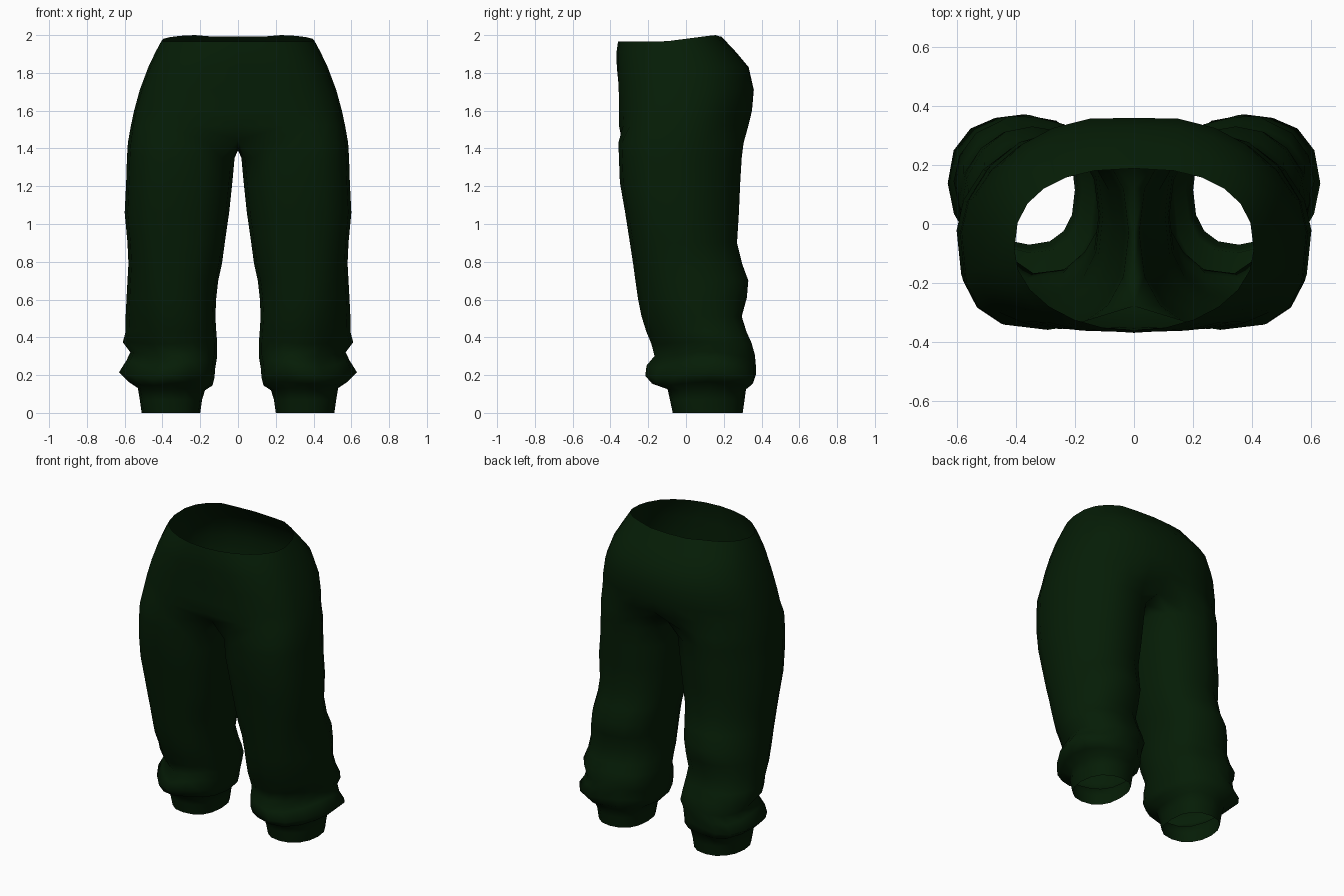
import bpy
import bmesh
import math

if "Cube" in bpy.data.objects:
    bpy.data.objects.remove(bpy.data.objects["Cube"])

N = 16          # sides of one leg
EDGE = 135      # leg angle that becomes the centre seam above the crotch

# leg rings: height, inner x, outer x, front y, back y
LEG = [
    (0.00, 0.20, 0.51, -0.07, 0.30),
    (0.07, 0.19, 0.52, -0.085, 0.31),
    (0.125, 0.175, 0.53, -0.10, 0.32),
    (0.155, 0.135, 0.58, -0.18, 0.355),
    (0.20, 0.125, 0.63, -0.21, 0.365),
    (0.26, 0.12, 0.59, -0.20, 0.36),
    (0.31, 0.11, 0.57, -0.165, 0.36),
    (0.37, 0.11, 0.61, -0.185, 0.345),
    (0.43, 0.115, 0.595, -0.21, 0.32),
    (0.51, 0.12, 0.595, -0.235, 0.295),
    (0.61, 0.115, 0.59, -0.255, 0.322),
    (0.70, 0.105, 0.585, -0.268, 0.33),
    (0.79, 0.085, 0.58, -0.28, 0.297),
    (0.90, 0.07, 0.585, -0.297, 0.27),
    (1.06, 0.047, 0.60, -0.322, 0.28),
    (1.22, 0.030, 0.592, -0.35, 0.287),
    (1.35, 0.018, 0.588, -0.355, 0.295),
    (1.43, 0.00, 0.583, -0.358, 0.305),
]

# hip rings: height, half width, front y, back y, centre dip, front and back roundness
HIPS = [
    (1.52, 0.567, -0.362, 0.345, 0.045, 0.59, 0.98),
    (1.60, 0.55, -0.362, 0.362, 0.035, 0.61, 0.96),
    (1.71, 0.52, -0.365, 0.37, 0.03, 0.66, 0.92),
    (1.83, 0.475, -0.37, 0.335, 0.01, 0.74, 0.85),
    (1.91, 0.437, -0.368, 0.265, 0.0, 0.86, 0.82),
    (1.97, 0.405, -0.36, 0.188, 0.0, 1.0, 0.82),
]


def power(v, p):
    """Signed power, used for squarish ovals."""
    return math.copysign(abs(v) ** p, v) if abs(v) > 1e-6 else 0.0


def oval(cx, cy, a, b, angle, p):
    return cx + a * power(math.cos(angle), p), cy + b * power(math.sin(angle), p)


def ramp(v, low, high):
    return min(1.0, max(0.0, (v - low) / (high - low)))


def leg_ring(bm, row, index):
    z, x0, x1, y0, y1 = row
    crotch = index == len(LEG) - 1
    fold = max(0.0, 1 - abs(z - 0.25) / 0.17)
    thigh = ramp(z, 0.5, 1.15)
    bunch = ramp(z, 0.1, 0.2) * (1 - ramp(z, 0.35, 0.8))
    ring = []
    for i in range(N):
        deg = -180 + 360 * i / N
        t = math.radians(deg)
        # square front corner and rounder back corner on the outer thigh
        p = 0.82
        if math.cos(t) > 0.01:
            if deg < 0:
                p = 0.93 - 0.23 * thigh + 0.17 * bunch
            else:
                p = 0.95 + 0.2 * thigh + 0.1 * bunch
        x, y = oval((x0 + x1) / 2, (y0 + y1) / 2, (x1 - x0) / 2, (y1 - y0) / 2, t, p)
        # cloth sags toward the outer back of the shin
        y = min(y1, y + 0.065 * bunch * max(0, math.cos(t)))
        h = z
        if crotch and abs(deg) >= EDGE:
            # seam running under the crotch
            x = 0.0
            h = 1.39 + 0.055 * (abs(y + 0.03) / 0.25) ** 2
        elif fold:
            # bunched cloth above the cuff
            h += 0.022 * fold * math.sin(3 * t + 1.0 + 4 * z)
            y += 0.010 * fold * math.cos(5 * t + index)
        ring.append(bm.verts.new((x, y, h)))
    return ring


def hip_ring(bm, row, last):
    z, half, y0, y1, dip, front, back = row
    steps = 2 * EDGE * N // 360
    ring = []
    for i in range(steps + 1):
        t = math.pi * (i / steps - 0.5)
        p = front if t < 0 else back
        x, y = oval(0, (y0 + y1) / 2, half, (y1 - y0) / 2, t, p)
        y *= 1 - dip * math.exp(-(x / 0.12) ** 2)
        if i in (0, steps):
            x = 0.0
        # waist edge rises toward the back
        h = 1.965 + 0.035 * ramp(y, -0.12, 0.15) if last else z
        if last and y > 0.15 and x < 0.15:
            h -= 0.008
        ring.append(bm.verts.new((x, y, h)))
    return ring


def bridge(bm, low, high, closed):
    n = len(low)
    for i in range(n if closed else n - 1):
        j = (i + 1) % n
        bm.faces.new((low[i], low[j], high[j], high[i]))


# one leg and half of the hips
bm = bmesh.new()
rings = [leg_ring(bm, row, k) for k, row in enumerate(LEG)]
for low, high in zip(rings, rings[1:]):
    bridge(bm, low, high, True)
first = (180 - EDGE) * N // 360
below = rings[-1][first:N - first + 1]
for k, row in enumerate(HIPS):
    above = hip_ring(bm, row, k == len(HIPS) - 1)
    bridge(bm, below, above, False)
    below = above

mesh = bpy.data.meshes.new("trousers")
bm.to_mesh(mesh)
bm.free()
for poly in mesh.polygons:
    poly.use_smooth = True

# cloth colour
cloth = bpy.data.materials.new("dark green cloth")
cloth.diffuse_color = (0.0016, 0.012, 0.0018, 1)
cloth.use_nodes = True
cloth.node_tree.nodes["Principled BSDF"].inputs["Base Color"].default_value = cloth.diffuse_color
mesh.materials.append(cloth)

# other half by mirroring
trousers = bpy.data.objects.new("trousers", mesh)
bpy.context.collection.objects.link(trousers)
mirror = trousers.modifiers.new("mirror", 'MIRROR')
mirror.use_clip = True
mirror.merge_threshold = 0.0005
